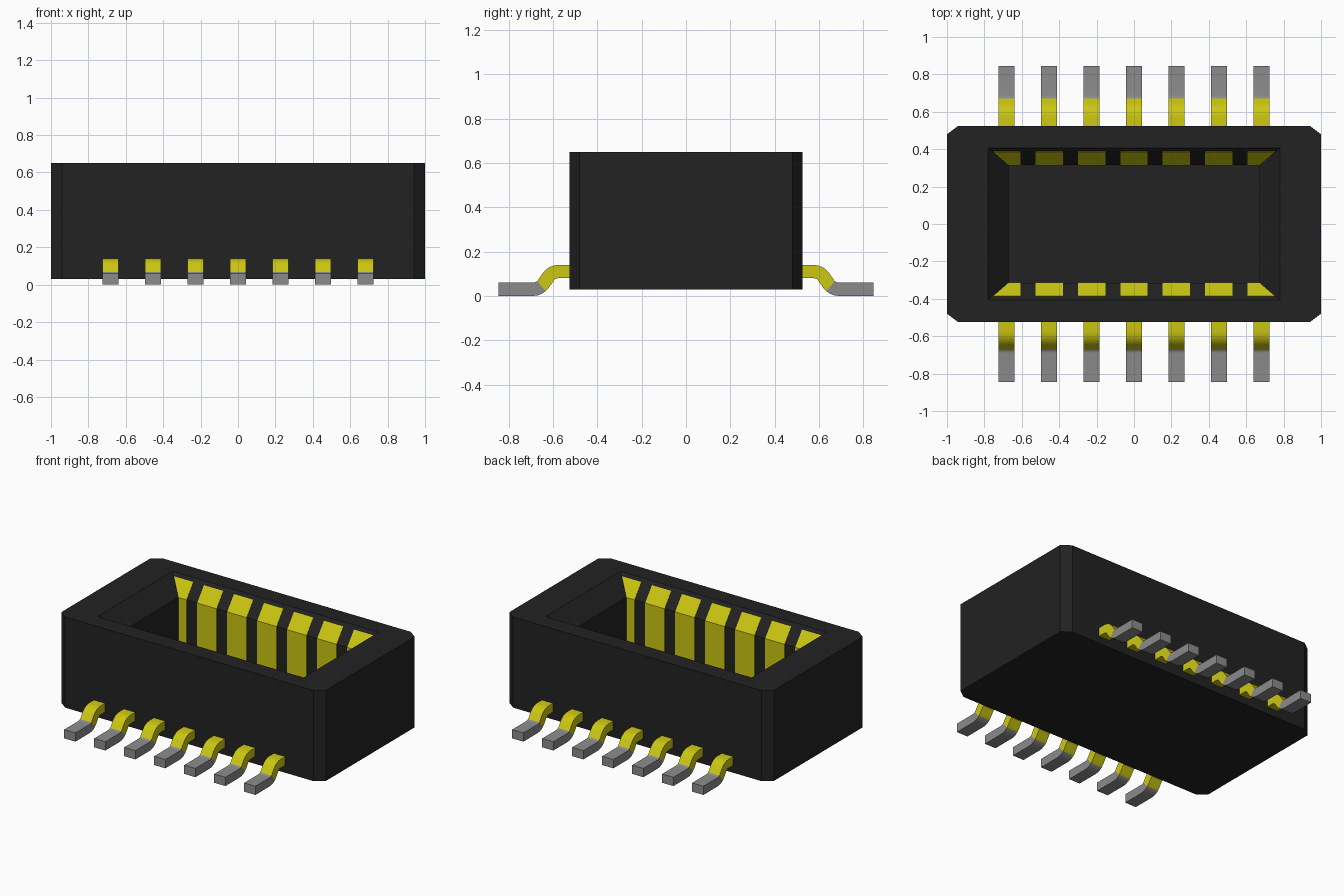
import bpy, bmesh
from math import sin, cos, radians
from mathutils import Vector

if "Cube" in bpy.data.objects:
    bpy.data.objects.remove(bpy.data.objects["Cube"])

PITCH, COUNT = 0.227, 7
TOP, BASE, FLOOR, LIP = 0.65, 0.03, 0.13, 0.535


def material(name, rgb):
    m = bpy.data.materials.new(name)
    m.use_nodes = True
    m.diffuse_color = (*rgb, 1)
    m.node_tree.nodes["Principled BSDF"].inputs["Base Color"].default_value = (*rgb, 1)
    return m


black = material("black plastic", (0.016, 0.016, 0.016))
gold = material("gold plating", (0.6, 0.57, 0.006))
tin = material("grey tin", (0.26, 0.26, 0.26))


def finish(name, bm, mats):
    bmesh.ops.recalc_face_normals(bm, faces=bm.faces)
    me = bpy.data.meshes.new(name)
    bm.to_mesh(me)
    bm.free()
    ob = bpy.data.objects.new(name, me)
    bpy.context.collection.objects.link(ob)
    for m in mats:
        me.materials.append(m)
    return ob


def ring(bm, points, z):
    return [bm.verts.new((x, y, z)) for x, y in points]


def rect(x, y):
    return [(x, -y), (x, y), (-x, y), (-x, -y)]


def bridge(bm, a, b):
    for i in range(len(a)):
        j = (i + 1) % len(a)
        bm.faces.new((a[i], a[j], b[j], b[i]))


# Housing: chamfered block with a tapered mouth and a straight pocket
bm = bmesh.new()
X, Y, cx, cy = 1.0, 0.525, 0.94, 0.48
outline = [(cx, -Y), (X, -cy), (X, cy), (cx, Y), (-cx, Y), (-X, cy), (-X, -cy), (-cx, -Y)]
bottom, top = ring(bm, outline, BASE), ring(bm, outline, TOP)
mouth = ring(bm, rect(0.78, 0.405), TOP)
lip = ring(bm, rect(0.67, 0.315), LIP)
floor = ring(bm, rect(0.67, 0.315), FLOOR)
bm.faces.new(bottom)
bm.faces.new(floor)
bridge(bm, bottom, top)
bridge(bm, mouth, lip)
bridge(bm, lip, floor)
for i in range(4):
    j = (i + 1) % 4
    bm.faces.new((top[2 * i], top[2 * i + 1], mouth[i]))
    bm.faces.new((top[2 * i + 1], top[2 * j], mouth[j], mouth[i]))
finish("housing", bm, [black])


def contact(name, x, side):
    """Thin plate following the pocket wall and the tapered mouth."""
    bm = bmesh.new()
    rows = []
    for y, z, limit in ((0.315, FLOOR, 0.67), (0.315, LIP, 0.67), (0.388, 0.628, 0.755)):
        rows.append([bm.verts.new((max(-limit, min(limit, x + s * 0.0735)), side * y, z))
                     for s in (-1, 1)])
    for a, b in zip(rows, rows[1:]):
        bm.faces.new((a[0], a[1], b[1], b[0]))
    ob = finish(name, bm, [gold])
    mod = ob.modifiers.new("thickness", "SOLIDIFY")
    mod.thickness, mod.offset = 0.006, 0


def lead_sections():
    """Inner and outer (y, z) pairs along the S-shaped lead."""
    bend, steps, small, big = 55, 4, 0.027, 0.087
    upper, lower = Vector((0.575, 0.053)), Vector((0.69, 0.087))
    out = [(Vector((0.5, 0.14)), Vector((0.5, 0.08)))]
    for i in range(steps + 1):
        a = radians(bend * i / steps)
        d = Vector((sin(a), cos(a)))
        out.append((upper + d * big, upper + d * small))
    for i in range(steps + 1):
        a = radians(bend * (1 - i / steps))
        d = Vector((-sin(a), -cos(a)))
        out.append((lower + d * small, lower + d * big))
    out.append((Vector((0.845, 0.06)), Vector((0.845, 0))))
    return out, steps + 2


def lead(name, x, side):
    """Bent lead, gold near the housing and tin on the foot."""
    bm = bmesh.new()
    sections, split = lead_sections()
    loops = []
    for up, low in sections:
        loops.append([bm.verts.new((x + s * 0.0425, side * p.x, p.y))
                      for p, s in ((up, -1), (up, 1), (low, 1), (low, -1))])
    bm.faces.new(loops[0])
    bm.faces.new(loops[-1]).material_index = 1
    for i, (a, b) in enumerate(zip(loops, loops[1:])):
        for k in range(4):
            n = (k + 1) % 4
            f = bm.faces.new((a[k], a[n], b[n], b[k]))
            f.material_index = 1 if i > split else 0
    ob = finish(name, bm, [gold, tin])
    bpy.ops.object.select_all(action="DESELECT")
    ob.select_set(True)
    bpy.context.view_layer.objects.active = ob
    bpy.ops.object.shade_smooth_by_angle(angle=radians(35))


# Two facing rows of contacts and leads
for side, label in ((-1, "front"), (1, "back")):
    for i in range(COUNT):
        x = (i - (COUNT - 1) / 2) * PITCH
        contact(f"{label}_contact_{i + 1}", x, side)
        lead(f"{label}_lead_{i + 1}", x, side)
